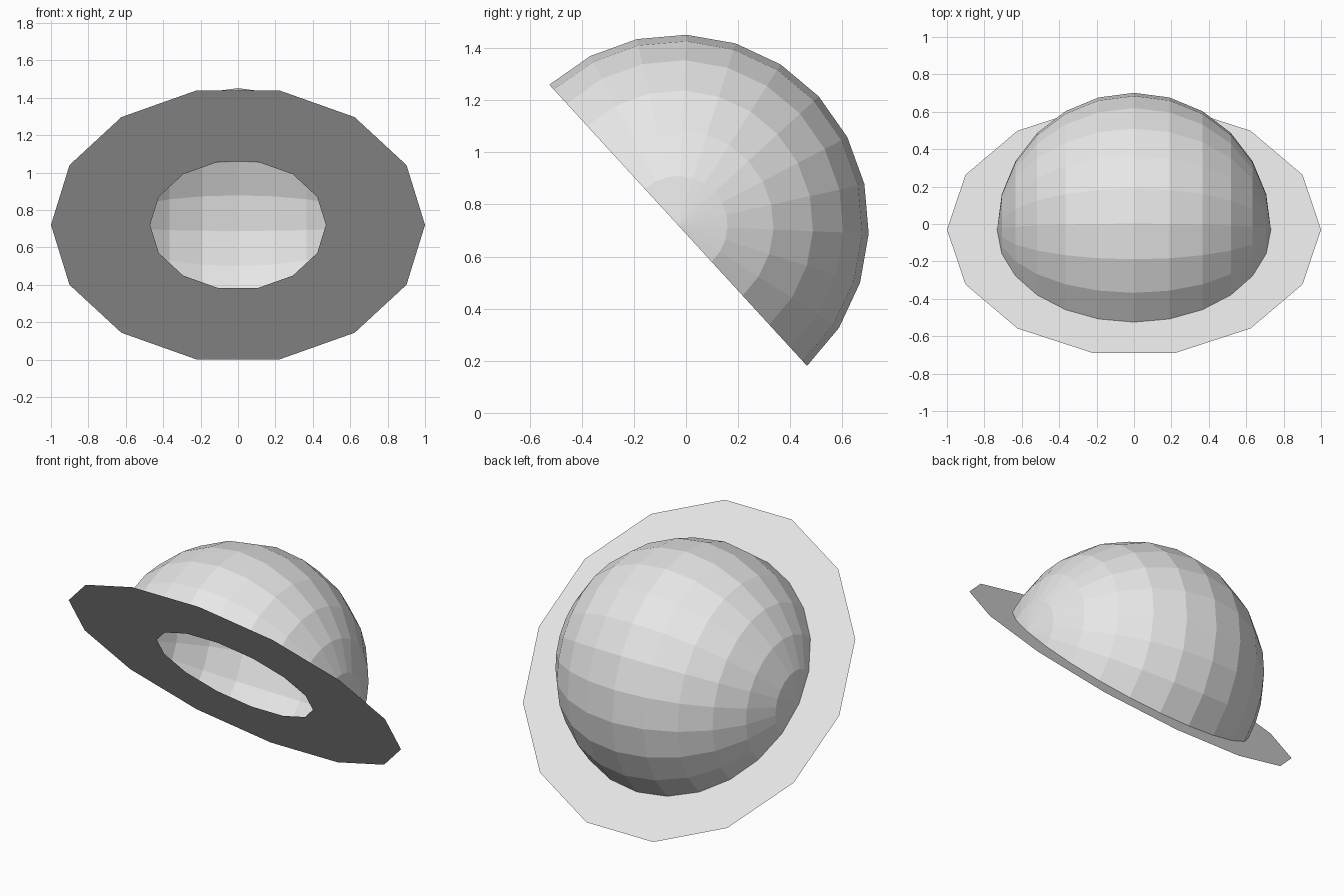
import bpy
import bmesh
from math import radians, cos, sin, tau
from mathutils import Matrix

cube = bpy.data.objects.get("Cube")
if cube:
    bpy.data.objects.remove(cube, do_unlink=True)

TILT = radians(-47.5)
CENTRE = (0, -0.03, 0.72)

grey = bpy.data.materials.new("light_grey")
grey.use_nodes = True
grey.diffuse_color = (0.8, 0.8, 0.8, 1)
grey.node_tree.nodes["Principled BSDF"].inputs["Base Color"].default_value = (0.8, 0.8, 0.8, 1)


def add_part(name, bm):
    """Turn a bmesh into a tilted, flat-shaded object."""
    mesh = bpy.data.meshes.new(name)
    bm.to_mesh(mesh)
    bm.free()
    mesh.materials.append(grey)
    obj = bpy.data.objects.new(name, mesh)
    obj.location = CENTRE
    obj.rotation_euler.x = TILT
    bpy.context.collection.objects.link(obj)
    return obj


# Dome: half a sphere with its poles on the x axis, open at the base
bm = bmesh.new()
bmesh.ops.create_uvsphere(bm, u_segments=24, v_segments=12, radius=0.732,
                          matrix=Matrix.Rotation(radians(90), 4, 'Y'))
lower = [v for v in bm.verts if v.co.z < -0.001]
bmesh.ops.delete(bm, geom=lower, context='VERTS')
add_part("dome", bm)

# Brim: flat fourteen-sided ring in the plane of the dome's base
SIDES = 14
bm = bmesh.new()
inner, outer = [
    [bm.verts.new((r * cos(tau * i / SIDES), r * sin(tau * i / SIDES), 0))
     for i in range(SIDES)]
    for r in (0.47, 1.0)
]
for i in range(SIDES):
    j = (i + 1) % SIDES
    bm.faces.new((inner[i], outer[i], outer[j], inner[j]))
add_part("brim", bm)
